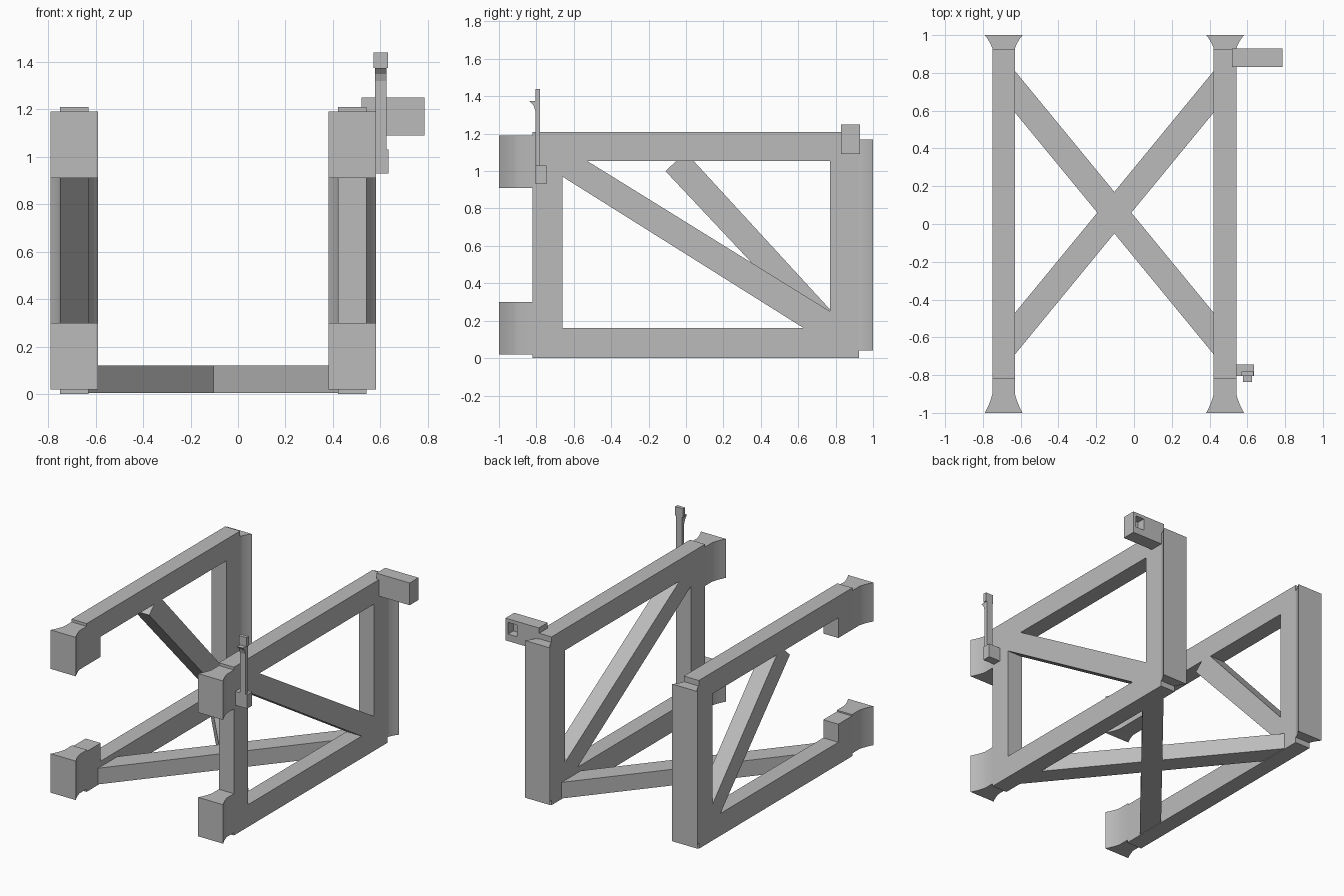
import bpy
import bmesh
from mathutils import Vector

cube = bpy.data.objects.get("Cube")
if cube:
    bpy.data.objects.remove(cube)

grey = bpy.data.materials.new("plain grey")
grey.use_nodes = True
GREY = (0.5, 0.5, 0.5, 1)
grey.diffuse_color = GREY
grey.node_tree.nodes["Principled BSDF"].inputs["Base Color"].default_value = GREY


def prism(name, points, direction):
    """Extrude a planar outline along a direction."""
    bm = bmesh.new()
    face = bm.faces.new([bm.verts.new(p) for p in points])
    moved = bmesh.ops.extrude_face_region(bm, geom=[face])["geom"]
    verts = [v for v in moved if isinstance(v, bmesh.types.BMVert)]
    bmesh.ops.translate(bm, verts=verts, vec=Vector(direction))
    bmesh.ops.recalc_face_normals(bm, faces=bm.faces)
    mesh = bpy.data.meshes.new(name)
    bm.to_mesh(mesh)
    bm.free()
    obj = bpy.data.objects.new(name, mesh)
    bpy.context.collection.objects.link(obj)
    mesh.materials.append(grey)
    return obj


def side(name, outline, x0, x1):
    return prism(name, [(x0, y, z) for y, z in outline], (x1 - x0, 0, 0))


def plan(name, outline, z0, z1):
    return prism(name, [(x, y, z0) for x, y in outline], (0, 0, z1 - z0))


def box(name, x0, x1, y0, y1, z0, z1):
    return plan(name, [(x0, y0), (x1, y0), (x1, y1), (x0, y1)], z0, z1)


def flared_pad(name, cx, root, start, tip, z0, z1):
    """Pad whose sides sweep outwards in a shallow concave curve."""
    steps = 6
    half = [(0.06, root)]
    for i in range(steps + 1):
        t = i / steps
        half.append((0.06 + 0.04 * (0.6 * t + 0.4 * t * t), start + (tip - start) * t))
    outline = [(cx + w, y) for w, y in half] + [(cx - w, y) for w, y in reversed(half)]
    pad = plan(name, outline, z0, z1)
    bpy.ops.object.select_all(action="DESELECT")
    pad.select_set(True)
    bpy.context.view_layer.objects.active = pad
    bpy.ops.object.shade_smooth_by_angle(angle=0.5)


# Side frames: beams, rear posts and flared mounting pads
for tag, cx in (("right", -0.69), ("left", 0.482)):
    a, b = cx - 0.06, cx + 0.06
    box(tag + "_top_beam", a, b, -0.82, 0.925, 1.055, 1.21)
    box(tag + "_bottom_beam", a, b, -0.82, 0.925, 0, 0.16)
    box(tag + "_rear_post", a, b, 0.77, 0.925, 0.16, 1.055)
    flared_pad(tag + "_rear_flange", cx, 0.92, 0.93, 1, 0.04, 1.17)
    flared_pad(tag + "_upper_front_pad", cx, -0.815, -0.9, -1, 0.91, 1.19)
    flared_pad(tag + "_lower_front_pad", cx, -0.815, -0.9, -1, 0.02, 0.30)

# One frame has a full front post, the other only short stubs
box("left_front_post", 0.422, 0.542, -0.82, -0.66, 0.16, 1.055)
box("right_upper_stub", -0.75, -0.63, -0.82, -0.66, 0.91, 1.055)
box("right_lower_stub", -0.75, -0.63, -0.82, -0.66, 0.16, 0.29)

# Diagonal braces in the frames
side("left_diagonal", [(-0.66, 1.055), (-0.53, 1.055), (0.77, 0.25),
                       (0.77, 0.16), (0.63, 0.16), (-0.66, 0.97)], 0.422, 0.542)
side("right_diagonal", [(-0.11, 1.0), (-0.05, 1.055), (0.04, 1.055),
                        (0.77, 0.26), (0.77, 0.16), (0.68, 0.16)], -0.75, -0.63)

# Floor cross brace, joined as one outline
xl, xr, xc, yc = -0.63, 0.422, -0.104, 0.06
plan("floor_cross_brace", [(xl, -0.69), (xc, yc - 0.11), (xr, -0.69), (xr, -0.47),
                           (xc + 0.09, yc), (xr, 0.59), (xr, 0.81), (xc, yc + 0.11),
                           (xl, 0.81), (xl, 0.59), (xc - 0.09, yc), (xl, -0.47)],
     0.004, 0.12)

# Catch block with a square socket in its rear face
block = box("catch_block", 0.52, 0.785, 0.83, 0.93, 1.09, 1.25)
cutter = box("socket_cutter", 0.695, 0.765, 0.87, 0.96, 1.14, 1.225)
cutter.hide_render = True
cutter.hide_viewport = True
cut = block.modifiers.new("socket", "BOOLEAN")
cut.operation = "DIFFERENCE"
cut.solver = "EXACT"
cut.object = cutter

# Upright lever with hooked tip
box("lever_base", 0.54, 0.635, -0.805, -0.745, 0.93, 1.03)
box("lever_arm", 0.578, 0.625, -0.805, -0.78, 1.03, 1.375)
box("lever_cap", 0.57, 0.633, -0.805, -0.78, 1.375, 1.44)
side("lever_hook", [(-0.805, 1.32), (-0.805, 1.375), (-0.837, 1.375), (-0.815, 1.35)],
     0.578, 0.625)
